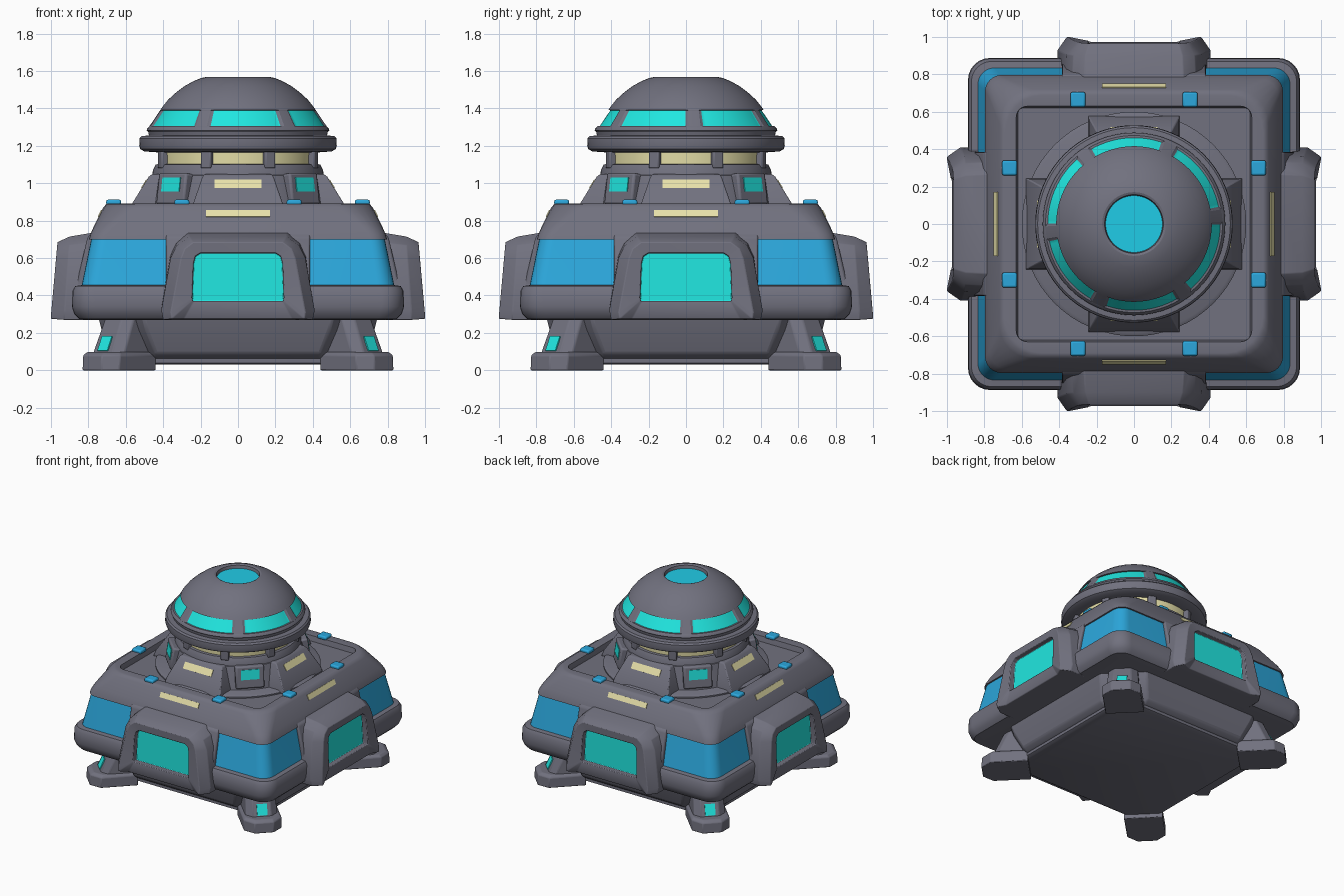
import bpy, bmesh
from math import sin, cos, pi, radians, atan
from mathutils import Matrix, Vector

if "Cube" in bpy.data.objects:
    bpy.data.objects.remove(bpy.data.objects["Cube"])


def material(name, rgb):
    m = bpy.data.materials.new(name)
    m.diffuse_color = (*rgb, 1)
    m.use_nodes = True
    m.node_tree.nodes["Principled BSDF"].inputs["Base Color"].default_value = m.diffuse_color
    return m


GREY = material("hull_grey", (0.165, 0.165, 0.21))
TEAL = material("teal_glass", (0.015, 0.82, 0.77))
BLUE = material("blue_glass", (0.025, 0.39, 0.72))
CREAM = material("cream_light", (0.80, 0.75, 0.40))
CYAN = material("cyan_glass", (0.015, 0.62, 0.82))


def finish(name, bm, mats, bevel=0):
    bmesh.ops.recalc_face_normals(bm, faces=bm.faces)
    me = bpy.data.meshes.new(name)
    bm.to_mesh(me)
    bm.free()
    for m in mats:
        me.materials.append(m)
    ob = bpy.data.objects.new(name, me)
    bpy.context.collection.objects.link(ob)
    if bevel:
        b = ob.modifiers.new("soft_edges", 'BEVEL')
        b.width, b.segments, b.limit_method = bevel, 2, 'ANGLE'
        b.angle_limit = radians(25)
    return ob


def loft(name, rings, mats=(GREY,), rule=lambda row, col: 0, cap_mat=0, az=0, bevel=0):
    """Skin a stack of equal-length point rings and cap both ends."""
    bm = bmesh.new()
    rot = Matrix.Rotation(radians(az), 3, 'Z')
    vs = [[bm.verts.new(rot @ Vector(p)) for p in r] for r in rings]
    n = len(vs[0])
    for i in range(len(vs) - 1):
        for j in range(n):
            k = (j + 1) % n
            f = bm.faces.new((vs[i][j], vs[i][k], vs[i + 1][k], vs[i + 1][j]))
            f.material_index = rule(i, j)
    bm.faces.new(vs[0])
    bm.faces.new(vs[-1]).material_index = cap_mat
    return finish(name, bm, mats, bevel)


def box(name, mat, size, loc, az=0, tilt=0, bevel=0):
    """Box placed in front (-y), leaned back by tilt, then swung round z by az."""
    bm = bmesh.new()
    mx = (Matrix.Rotation(radians(az), 4, 'Z') @ Matrix.Translation(loc)
          @ Matrix.Rotation(-tilt, 4, 'X') @ Matrix.Diagonal((*size, 1)))
    bmesh.ops.create_cube(bm, size=1, matrix=mx)
    return finish(name, bm, (mat,), bevel)


def rsquare(h, r, z, seg=6):
    pts = []
    for q, (sx, sy) in enumerate(((1, 1), (-1, 1), (-1, -1), (1, -1))):
        for i in range(seg + 1):
            a = (q + i / seg) * pi / 2
            pts.append((sx * (h - r) + r * cos(a), sy * (h - r) + r * sin(a), z))
    return pts


def circle(r, z, n=64, a0=0):
    return [(r * cos(a0 + 2 * pi * i / n), r * sin(a0 + 2 * pi * i / n), z) for i in range(n)]


# Lower hull: bottom plate and chamfered tub
loft("bottom_plate", [rsquare(0.62, 0.06, 0.03), rsquare(0.64, 0.06, 0.04), rsquare(0.64, 0.06, 0.075)])
loft("lower_hull", [rsquare(0.64, 0.2, 0.06, 1), rsquare(0.68, 0.24, 0.09, 1),
                    rsquare(0.73, 0.24, 0.22, 1), rsquare(0.75, 0.24, 0.30, 1)], bevel=0.012)

# Main body: bumper, blue glass band, sloped roof with sunken square deck
body = [(0.80, .08, .27), (0.85, .10, .275), (0.875, .12, .30), (0.888, .12, .34), (0.885, .12, .425),
        (0.87, .11, .45), (0.835, .09, .455), (0.785, .08, .70), (0.797, .09, .70),
        (0.79, .09, .725), (0.775, .10, .76), (0.72, .18, .87), (0.705, .20, .888),
        (0.69, .20, .892), (0.63, .06, .89), (0.62, .03, .85)]
loft("main_body", [rsquare(*b) for b in body], (GREY, BLUE), lambda row, col: int(row == 6))

# Four window pods with collars: half outlines as (x, z), the first point is the notched sill
rear = [(.29, .27), (.40, .27), (.41, .32), (.365, .62), (.335, .69), (.27, .745)]
mid = [(.29, .27), (.40, .27), (.41, .32), (.36, .60), (.325, .67), (.26, .715)]
front = [(.29, .275), (.355, .275), (.36, .31), (.305, .60), (.285, .65), (.24, .685)]
window = [(.235, .37), (.243, .37), (.245, .39), (.238, .57), (.228, .61), (.20, .627)]


def section(half, y_bottom, slope, sill=0):
    pts = [(x, y_bottom - slope * (z - .28) - (sill if i == 0 else 0), z) for i, (x, z) in enumerate(half)]
    return [(x, -y, z) for x, y, z in pts] + [(-x, -y, z) for x, y, z in reversed(pts)]


for k in range(4):
    az = 90 * k
    loft(f"window_pod_{k}", [section(rear, .72, 0), section(mid, .93, .07), section(front, 1.002, .09, .033),
                             section(window, .985, .06, .005), section(window, .935, .02)],
         (GREY, TEAL), cap_mat=1, az=az, bevel=0.008)
    loft(f"pod_collar_{k}", [[(-.385, -.70, z), (.385, -.70, z), (.385, -y, z), (-.385, -y, z)]
                             for y, z in ((.87, .43), (.805, .71), (.77, .745))], az=az, bevel=0.01)
    # Roof light strip and marker lamps
    box(f"roof_strip_{k}", CREAM, (.34, .009, .04), (0, -.737, .838), az, atan(.5))
    for s in (-1, 1):
        box(f"marker_lamp_{k}_{s}", BLUE, (.08, .08, .03), (.3 * s, -.665, .897), az, 0, .01)

# Four corner legs with feet and small windows


def leg_ring(w, out, c, z, inner=.76):
    return [(-w, -inner, z), (w, -inner, z), (w, c - out, z), (w - c, -out, z),
            (c - w, -out, z), (-w, c - out, z)]


for k in range(4):
    az = 45 + 90 * k
    loft(f"foot_{k}", [leg_ring(.14, 1.105, .07, 0), leg_ring(.14, 1.10, .07, .08),
                       leg_ring(.125, 1.075, .06, .097)], az=az, bevel=0.006)
    loft(f"leg_{k}", [leg_ring(.12, 1.03, .05, .08), leg_ring(.105, .93, .045, .30)], az=az, bevel=0.008)
    box(f"leg_window_{k}", TEAL, (.075, .009, .085), (0, -1.005, .142), az, atan(.1 / .22))

# Turret base: low disc, cone, four sloped blocks and four diagonal window frames
loft("turret_disc", [circle(.60, .84), circle(.60, .86), circle(.58, .872)])
loft("turret_base", [circle(r, z) for r, z in ((.51, .85), (.50, .90), (.462, 1.04), (.45, 1.05))])
lean = atan(.09 / .145)
for k in range(4):
    loft(f"turret_block_{k}", [[(-w, -.3, z), (w, -.3, z), (w, -y, z), (-w, -y, z)] for w, y, z in
                               ((.245, .58, .85), (.24, .567, .89), (.19, .477, 1.035), (.18, .46, 1.048))],
         az=90 * k, bevel=.006)
    box(f"turret_strip_{k}", CREAM, (.25, .009, .052), (0, -.501, .995), 90 * k, lean)
    box(f"turret_frame_{k}", GREY, (.21, .10, .17), (0, -.458, .965), 90 * k + 45, .14, .012)
    box(f"turret_window_{k}", TEAL, (.135, .009, .075), (0, -.505, .993), 90 * k + 45, .14)

# Neck: glowing ring with eight posts
loft("neck_collar", [circle(.46, 1.03), circle(.455, 1.07), circle(.44, 1.10), circle(.41, 1.105)])
loft("neck_light", [circle(.42, 1.09), circle(.425, 1.18)], (CREAM,))
for k in range(8):
    box(f"neck_post_{k}", GREY, (.06, .05, .10), (0, -.43, 1.13), 22.5 + 45 * k, 0, .008)

# Dome rim
loft("dome_rim", [circle(r, z, 96) for r, z in ((.43, 1.165), (.50, 1.17), (.522, 1.182), (.528, 1.20),
                                                (.526, 1.24), (.515, 1.252), (.47, 1.256))])

# Dome with six inset windows and a round skylight
COLS = 180
START = radians(5.5)


def in_window(j):
    return 5 <= (j % COLS) * 2 % 60 <= 55


def dome_ring(r, z, inset):
    return [((r - inset * in_window(j)) * cos(START + 2 * pi * j / COLS),
             (r - inset * in_window(j)) * sin(START + 2 * pi * j / COLS), z) for j in range(COLS)]


dome = [(.475, 1.25, 0), (.48, 1.275, 0), (.488, 1.283, 0), (.485, 1.292, 0), (.473, 1.305, 0),
        (.473, 1.306, .012), (.416, 1.39, .012), (.416, 1.391, 0), (.403, 1.41, 0), (.375, 1.445, 0),
        (.335, 1.482, 0), (.285, 1.52, 0), (.235, 1.547, 0), (.195, 1.563, 0), (.17, 1.568, 0),
        (.157, 1.563, 0), (.152, 1.54, 0)]
loft("dome", [dome_ring(*d) for d in dome], (GREY, TEAL, CYAN),
     lambda row, col: int(row == 5 and in_window(col) and in_window(col + 1)), cap_mat=2)

# Smooth shading with sharp edges kept
for ob in bpy.data.objects:
    ob.select_set(True)
bpy.context.view_layer.objects.active = bpy.data.objects["main_body"]
bpy.ops.object.shade_smooth_by_angle(angle=radians(32))
